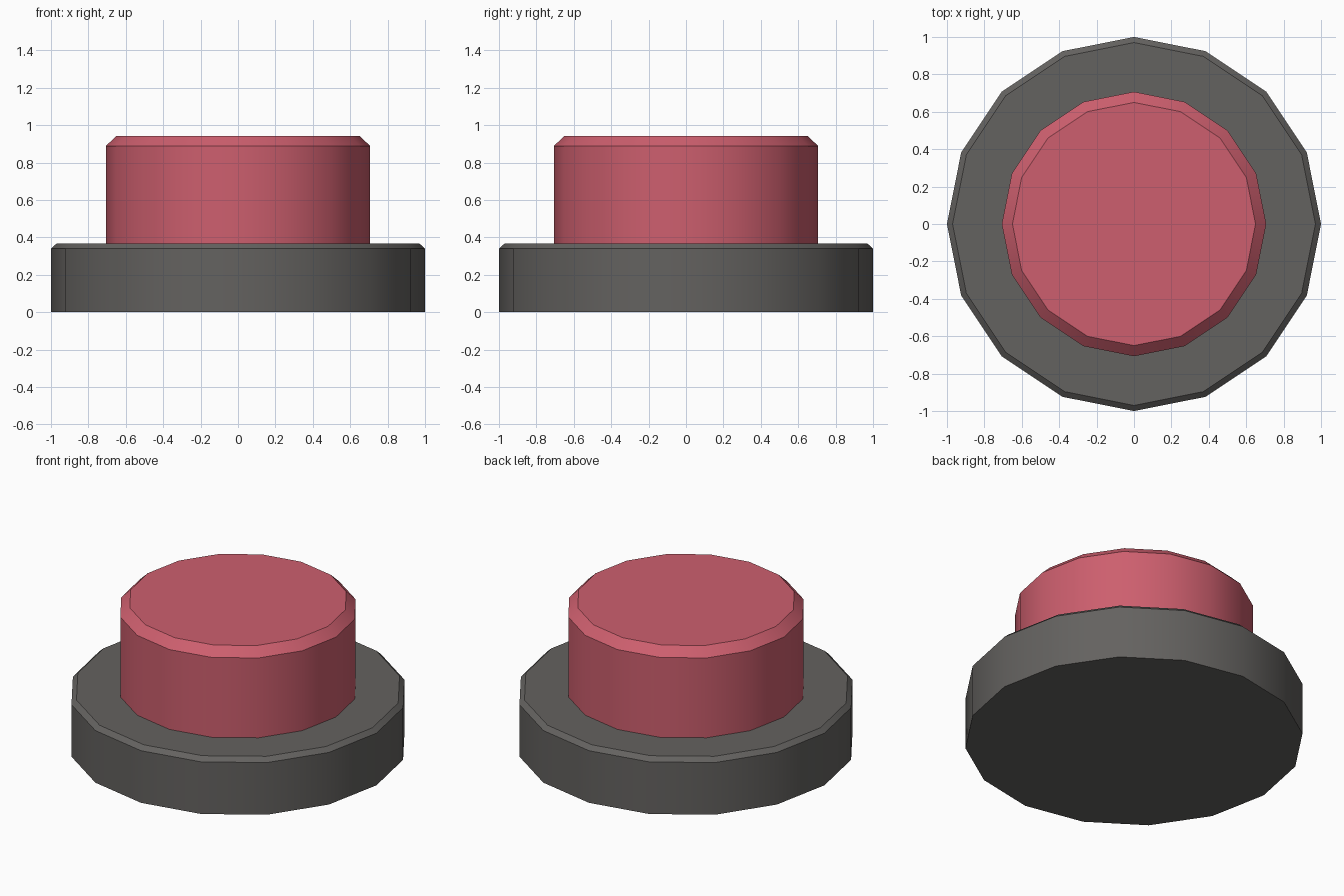
import bpy, bmesh, math

if "Cube" in bpy.data.objects:
    bpy.data.objects.remove(bpy.data.objects["Cube"])

SIDES = 16


def material(name, rgb):
    m = bpy.data.materials.new(name)
    m.diffuse_color = (*rgb, 1.0)
    m.use_nodes = True
    m.node_tree.nodes["Principled BSDF"].inputs["Base Color"].default_value = m.diffuse_color
    return m


def turned_part(name, profile, mat):
    """Stack 16-sided rings from (radius, height) pairs and cap both ends."""
    bm = bmesh.new()
    rings = []
    for r, z in profile:
        rings.append([bm.verts.new((r * math.cos(2 * math.pi * i / SIDES),
                                    r * math.sin(2 * math.pi * i / SIDES), z))
                      for i in range(SIDES)])
    for low, high in zip(rings, rings[1:]):
        for i in range(SIDES):
            j = (i + 1) % SIDES
            bm.faces.new((low[i], low[j], high[j], high[i]))
    bm.faces.new(rings[0][::-1])
    bm.faces.new(rings[-1])
    mesh = bpy.data.meshes.new(name)
    bm.to_mesh(mesh)
    bm.free()
    mesh.materials.append(mat)
    obj = bpy.data.objects.new(name, mesh)
    bpy.context.collection.objects.link(obj)
    # smooth walls, crisp chamfers
    bpy.ops.object.select_all(action='DESELECT')
    obj.select_set(True)
    bpy.context.view_layer.objects.active = obj
    bpy.ops.object.shade_smooth_by_angle(angle=math.radians(30))
    return obj


dark_grey = material("dark grey", (0.127, 0.122, 0.116))
red = material("soft red", (0.61, 0.114, 0.156))

# Wide housing with a small top chamfer
turned_part("base", [(1.0, 0.0), (1.0, 0.34), (0.97, 0.367)], dark_grey)

# Push button with a larger top chamfer
turned_part("button", [(0.707, 0.365), (0.707, 0.888), (0.65, 0.943)], red)
